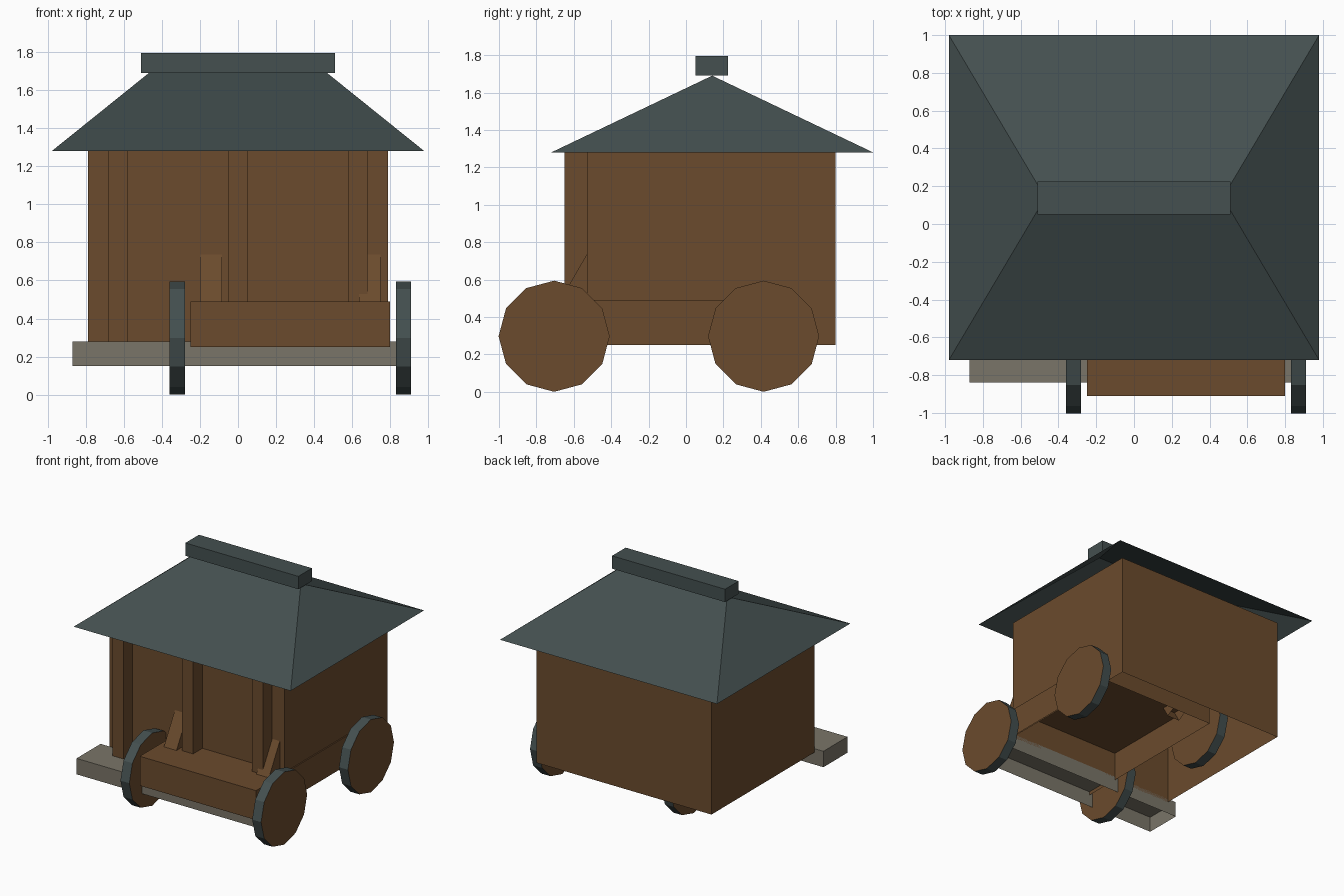
import bpy, bmesh, math
from mathutils import Matrix, Vector

if "Cube" in bpy.data.objects:
    bpy.data.objects.remove(bpy.data.objects["Cube"])


def material(name, rgb):
    m = bpy.data.materials.new(name)
    m.diffuse_color = (*rgb, 1)
    m.use_nodes = True
    m.node_tree.nodes["Principled BSDF"].inputs["Base Color"].default_value = m.diffuse_color
    return m


WOOD = material("brown wood", (0.147, 0.070, 0.026))
SLATE = material("dark slate", (0.058, 0.080, 0.080))
STONE = material("grey stone", (0.195, 0.178, 0.138))


def finish(bm, name, *mats):
    me = bpy.data.meshes.new(name)
    bm.to_mesh(me)
    bm.free()
    for m in mats:
        me.materials.append(m)
    ob = bpy.data.objects.new(name, me)
    bpy.context.collection.objects.link(ob)
    return ob


def box(name, lo, hi, mat, matrix=Matrix(), open_bottom=True):
    """Box between two corners, with the underside left open."""
    lo, hi = Vector(lo), Vector(hi)
    bm = bmesh.new()
    bmesh.ops.create_cube(bm, size=1)
    bm.normal_update()
    if open_bottom:
        under = [f for f in bm.faces if f.normal.z < -0.9]
        bmesh.ops.delete(bm, geom=under, context='FACES')
    bmesh.ops.scale(bm, vec=hi - lo, verts=bm.verts)
    bmesh.ops.translate(bm, vec=(lo + hi) / 2, verts=bm.verts)
    bm.transform(matrix)
    return finish(bm, name, mat)


# House body, porch step and posts
box("house_body", (-0.79, -0.53, 0.25), (0.79, 0.80, 1.28), WOOD)
box("porch_step", (-0.87, -0.84, 0.15), (0.87, -0.53, 0.28), STONE)
for i, x in enumerate((-0.63, 0, 0.63)):
    box(f"porch_post_{i + 1}", (x - 0.05, -0.65, 0.28), (x + 0.05, -0.53, 1.28), WOOD)

# Hipped roof, open underneath, with a ridge cap
bm = bmesh.new()
a, b, c, d, r0, r1 = [bm.verts.new(v) for v in (
    (-0.98, -0.72, 1.28), (0.98, -0.72, 1.28), (0.98, 1.0, 1.28), (-0.98, 1.0, 1.28),
    (-0.47, 0.14, 1.69), (0.47, 0.14, 1.69))]
for f in ((a, b, r1, r0), (b, c, r1), (c, d, r0, r1), (d, a, r0)):
    bm.faces.new(f)
finish(bm, "hipped_roof", SLATE)
box("ridge_cap", (-0.51, 0.05, 1.69), (0.51, 0.225, 1.795), SLATE)

# Cart parked against the house
CX, CY = 0.275, -0.145
box("cart_bed", (CX - 0.525, -0.91, 0.25), (CX + 0.525, 0.62, 0.49), WOOD)

for sx in (-1, 1):
    for sy in (-1, 1):
        side = ("left", "right")[sx > 0] + "_" + ("front", "rear")[sy > 0]

        # Leaning stake, top tilted towards the middle of the cart
        place = (Matrix.Translation((CX + sx * 0.417, CY + sy * 0.462, 0.4925))
                 @ Matrix.Rotation(sy * math.radians(30), 4, 'X'))
        box(f"cart_stake_{side}", (-0.057, -0.055, -0.08), (0.057, 0.055, 0.36), WOOD, place)

        # Twelve-sided wheel: wooden discs with a dark rim
        bm = bmesh.new()
        bmesh.ops.create_cone(bm, cap_ends=True, segments=12, radius1=0.297,
                              radius2=0.297, depth=0.08)
        bm.transform(Matrix.Translation((CX + sx * 0.595, CY + sy * 0.56, 0.297))
                     @ Matrix.Rotation(math.pi / 2, 4, 'Y'))
        bm.normal_update()
        for f in bm.faces:
            f.material_index = 0 if abs(f.normal.x) > 0.9 else 1
        finish(bm, f"cart_wheel_{side}", WOOD, SLATE)
